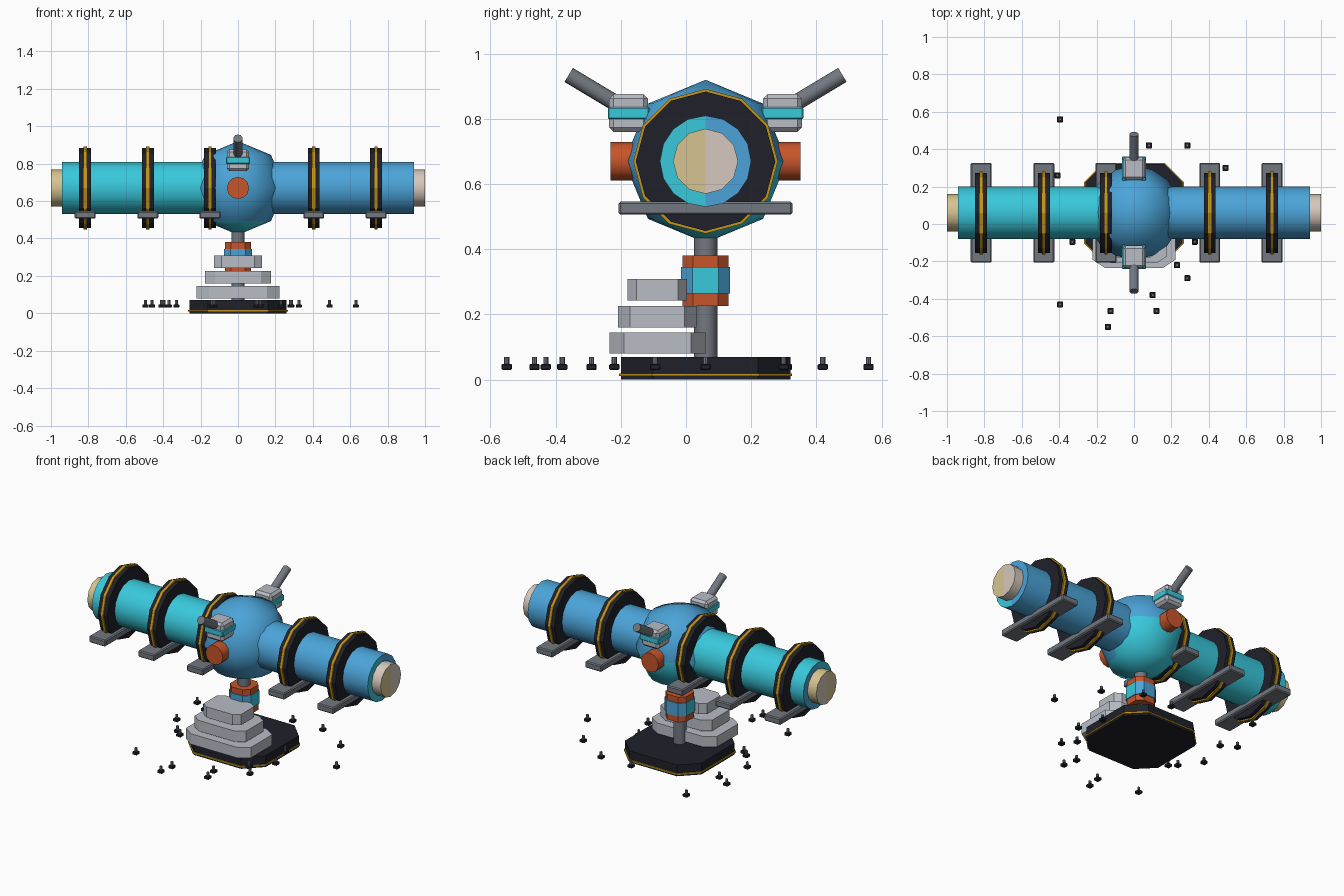
import bpy, bmesh, math
from mathutils import Matrix, Vector

if "Cube" in bpy.data.objects:
    bpy.data.objects.remove(bpy.data.objects["Cube"])

CY, CZ = 0.06, 0.67          # axis of the long tube


def mat(name, rgb):
    m = bpy.data.materials.new(name)
    m.diffuse_color = (*rgb, 1)
    m.use_nodes = True
    m.node_tree.nodes["Principled BSDF"].inputs["Base Color"].default_value = m.diffuse_color
    return m


CYAN = mat("cyan", (0.04, 0.58, 0.71))
BLUE = mat("blue", (0.07, 0.37, 0.69))
BLACK = mat("black", (0.014, 0.015, 0.023))
GOLD = mat("gold", (0.55, 0.30, 0.01))
ORANGE = mat("orange", (0.57, 0.09, 0.024))
LIGHT = mat("light grey", (0.48, 0.51, 0.56))
GREY = mat("mid grey", (0.17, 0.19, 0.22))
TAN = mat("tan", (0.68, 0.55, 0.29))
PINK = mat("pale pink", (0.66, 0.58, 0.51))


def finish(name, bm, mats, rule=None, smooth=None):
    bmesh.ops.recalc_face_normals(bm, faces=bm.faces)
    if rule:
        for f in bm.faces:
            f.material_index = int(rule(f.calc_center_median(), f.normal))
    me = bpy.data.meshes.new(name)
    bm.to_mesh(me)
    bm.free()
    for m in mats:
        me.materials.append(m)
    ob = bpy.data.objects.new(name, me)
    bpy.context.collection.objects.link(ob)
    if smooth:
        bpy.ops.object.select_all(action='DESELECT')
        bpy.context.view_layer.objects.active = ob
        ob.select_set(True)
        bpy.ops.object.shade_smooth_by_angle(angle=math.radians(smooth))
    return ob


def rod(name, a, b, r, mats, n=12, rule=None, smooth=40):
    """Cylinder from point a to point b."""
    a, b = Vector(a), Vector(b)
    d = b - a
    bm = bmesh.new()
    bmesh.ops.create_cone(bm, cap_ends=True, cap_tris=True, segments=n,
                          radius1=r, radius2=r, depth=d.length)
    q = Vector((0, 0, 1)).rotation_difference(d).to_matrix().to_4x4()
    bmesh.ops.transform(bm, matrix=Matrix.Translation((a + b) / 2) @ q, verts=bm.verts)
    return finish(name, bm, mats, rule, smooth)


def block(name, x, y, z, mats, frac=0.0, bevel=0.0, rule=None):
    """Box from ranges; frac cuts the upright corners, bevel rounds all edges."""
    bm = bmesh.new()
    cx, cy = frac * (x[1] - x[0]), frac * (y[1] - y[0])
    if frac:
        pts = [(x[0] + cx, y[0]), (x[1] - cx, y[0]), (x[1], y[0] + cy), (x[1], y[1] - cy),
               (x[1] - cx, y[1]), (x[0] + cx, y[1]), (x[0], y[1] - cy), (x[0], y[0] + cy)]
    else:
        pts = [(x[0], y[0]), (x[1], y[0]), (x[1], y[1]), (x[0], y[1])]
    f = bm.faces.new([bm.verts.new((px, py, z[0])) for px, py in pts])
    ext = bmesh.ops.extrude_face_region(bm, geom=[f])["geom"]
    bmesh.ops.translate(bm, vec=(0, 0, z[1] - z[0]),
                        verts=[v for v in ext if isinstance(v, bmesh.types.BMVert)])
    if bevel:
        bmesh.ops.bevel(bm, geom=bm.edges[:], offset=bevel, segments=1, affect='EDGES')
    return finish(name, bm, mats, rule)


def span(c, h):
    return (c - h, c + h)


# long tube: cyan left half, blue right half, end faces split front/back
rod("tube_left", (-0.94, CY, CZ), (0, CY, CZ), 0.14, [CYAN, BLUE], 16,
    lambda c, n: n.x < -0.9 and c.y > CY)
rod("tube_right", (0, CY, CZ), (0.94, CY, CZ), 0.14, [BLUE, CYAN], 16,
    lambda c, n: n.x > 0.9 and c.y < CY)
# end caps
rod("end_cap_left", (-1, CY, CZ), (-0.93, CY, CZ), 0.1, [TAN, PINK], 12,
    lambda c, n: n.x < -0.9 and c.y > CY)
rod("end_cap_right", (0.93, CY, CZ), (1, CY, CZ), 0.1, [PINK, TAN], 12,
    lambda c, n: n.x > 0.9 and c.y < CY)

# central sphere, cyan underneath
bm = bmesh.new()
bmesh.ops.create_uvsphere(bm, u_segments=16, v_segments=4, radius=0.25)
bmesh.ops.translate(bm, vec=(0, CY, CZ), verts=bm.verts)
finish("central_sphere", bm, [BLUE, CYAN],
       lambda c, n: c.z < 0.5 or (c.z < CZ and c.y > CY), 60)

# clamp rings with gold bands and cross bars
for i, x in enumerate((-0.817, -0.482, -0.15, 0.405, 0.738)):
    rod(f"clamp_ring_{i}", (x - 0.032, CY, CZ), (x + 0.032, CY, CZ), 0.214, [BLACK], 12, smooth=None)
    rod(f"clamp_band_{i}", (x - 0.009, CY, CZ), (x + 0.009, CY, CZ), 0.222, [GOLD], 12, smooth=None)
    block(f"cross_bar_{i}", span(x, 0.056), span(CY, 0.267), (0.506, 0.546), [GREY], bevel=0.006)

# side knobs, top mounts and angled antennas, mirrored front/back
for side, s in (("front", -1), ("back", 1)):
    def Y(d):
        return CY + s * d
    rod(f"knob_{side}", (0, Y(0.2), CZ), (0, Y(0.292), CZ), 0.059, [ORANGE], 12)
    block(f"mount_{side}", (-0.06, 0.06), span(Y(0.236), 0.06), (0.76, 0.876), [LIGHT], bevel=0.014)
    block(f"mount_band_{side}", (-0.064, 0.064), span(Y(0.236), 0.064), (0.799, 0.836),
          [CYAN], bevel=0.004)
    rod(f"antenna_{side}", (0, Y(0.22), 0.815), (0, Y(0.42), 0.935), 0.025, [GREY], 10)

# post and collar
rod("post", (0, CY, 0.06), (0, CY, 0.46), 0.036, [GREY], 12)
block("collar", span(0, 0.07), span(CY, 0.07), (0.226, 0.381), [ORANGE], 0.23)
block("collar_band", span(0, 0.075), span(CY, 0.075), (0.264, 0.345), [BLUE, CYAN], 0.23,
      rule=lambda c, n: abs(n.x) > 0.9)

# base plate with gold trim
block("base_plate", span(0, 0.26), span(CY, 0.26), (0, 0.07), [BLACK], 0.19)
block("base_trim", span(0, 0.266), span(CY, 0.266), (0.011, 0.019), [GOLD], 0.19)

# three stacked steps
for i, (hx, y0, y1, z0, z1) in enumerate(((0.222, -0.235, 0.06, 0.08, 0.145),
                                          (0.176, -0.208, 0.032, 0.16, 0.226),
                                          (0.127, -0.18, 0.003, 0.242, 0.308))):
    block(f"step_{i}", (-hx, hx), (y0, y1), (z0, z1), [LIGHT], 0.15)

# loose bolts around the base
BOLTS = ((-0.395, 0.56), (0.08, 0.42), (0.285, 0.42), (0.49, 0.30), (-0.41, 0.26),
         (-0.33, -0.095), (0.325, -0.095), (0.23, -0.22), (0.285, -0.29), (0.10, -0.38),
         (-0.395, -0.43), (-0.125, -0.465), (0.12, -0.465), (-0.14, -0.55),
         (0.63, 0.06), (-0.46, 0.06), (-0.495, 0.31), (0.28, 0.06), (-0.37, -0.06))
for i, (x, y) in enumerate(BOLTS):
    block(f"bolt_head_{i}", span(x, 0.016), span(y, 0.016), (0.03, 0.048), [BLACK], bevel=0.003)
    rod(f"bolt_pin_{i}", (x, y, 0.045), (x, y, 0.07), 0.008, [GREY], 8)
